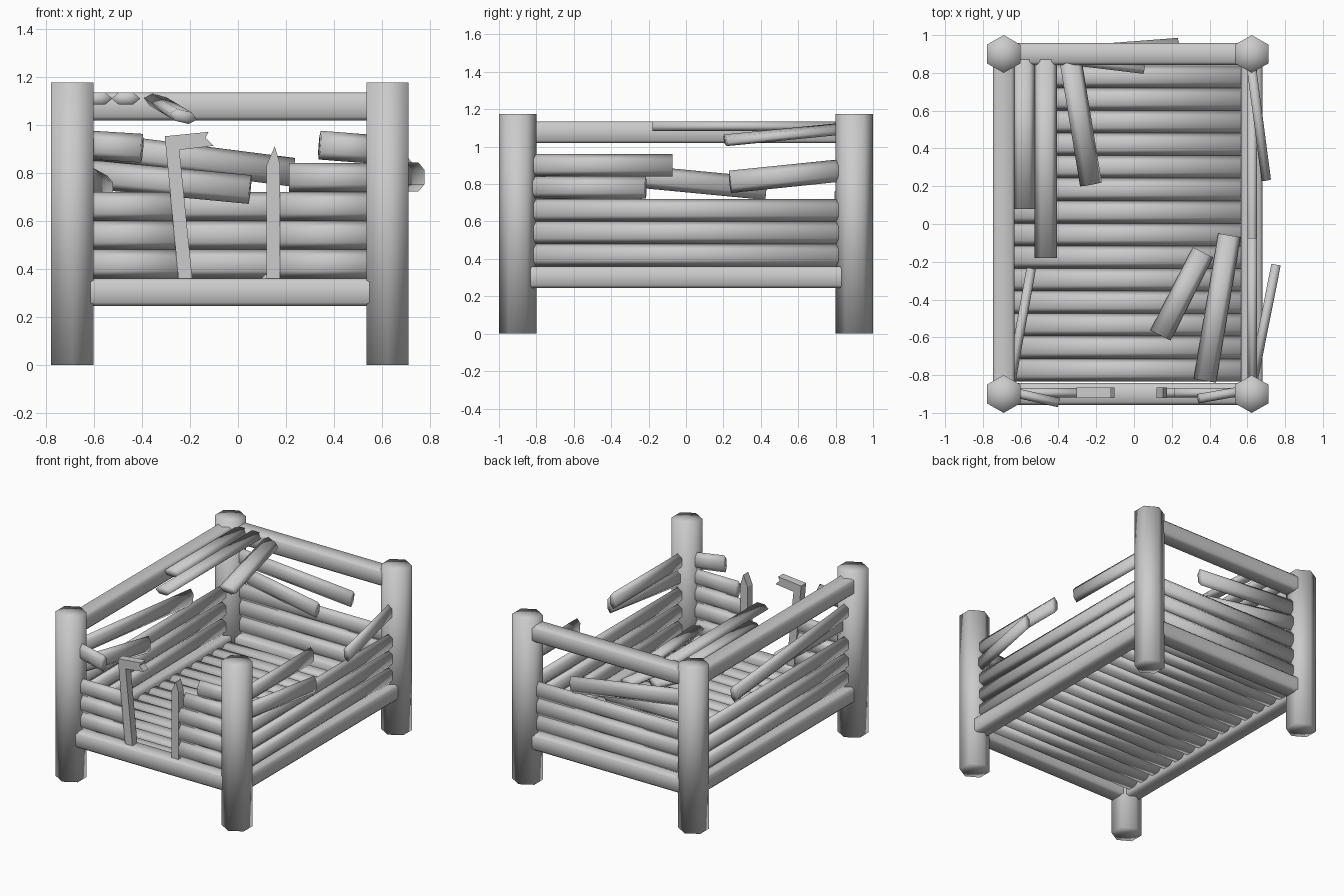
import bpy, bmesh, math
from mathutils import Vector, Matrix

if "Cube" in bpy.data.objects:
    bpy.data.objects.remove(bpy.data.objects["Cube"])

XL, XR, YF, YB = -0.69, 0.623, -0.9, 0.9      # post centres
UP, SIDE = (0, 0, 1), (1, 0, 0)


def finish(name, bm):
    bmesh.ops.recalc_face_normals(bm, faces=bm.faces)
    me = bpy.data.meshes.new(name)
    bm.to_mesh(me)
    bm.free()
    ob = bpy.data.objects.new(name, me)
    bpy.context.collection.objects.link(ob)
    return ob


def log(name, p, q, wide=UP, half_w=0.06, half_t=0.025):
    """Six-sided log from p to q; its corner-to-corner width lies along 'wide'."""
    p, q = Vector(p), Vector(q)
    d = (q - p).normalized()
    w = Vector(wide)
    w = (w - d * w.dot(d)).normalized()
    t = w.cross(d)
    basis = Matrix((t * half_t / math.sin(math.pi / 3), w * half_w, d * (q - p).length))
    m = Matrix.Translation((p + q) / 2) @ basis.transposed().to_4x4()
    bm = bmesh.new()
    bmesh.ops.create_cone(bm, cap_ends=True, cap_tris=True, segments=6,
                          radius1=1, radius2=1, depth=1, matrix=m)
    for f in bm.faces:
        f.smooth = True
    return finish(name, bm)


def rail(name, p, q):
    """Square beam with chamfered long edges."""
    p, q = Vector(p), Vector(q)
    size = [abs(a) if abs(a) > 0.1 else 0.115 for a in q - p]
    bm = bmesh.new()
    bmesh.ops.create_cube(bm, size=1, matrix=Matrix.Translation((p + q) / 2)
                          @ Matrix.Diagonal((*size, 1)))
    d = (q - p).normalized()
    edges = [e for e in bm.edges
             if abs((e.verts[0].co - e.verts[1].co).normalized().dot(d)) > 0.9]
    bmesh.ops.bevel(bm, geom=edges, offset=0.015, segments=1, affect='EDGES')
    bm.normal_update()
    for f in bm.faces:
        f.smooth = abs(f.normal.dot(d)) < 0.5
    return finish(name, bm)


def board(name, outline, y0, y1):
    """Flat board from an x-z outline."""
    bm = bmesh.new()
    front = [bm.verts.new((x, y0, z)) for x, z in outline]
    back = [bm.verts.new((x, y1, z)) for x, z in outline]
    bm.faces.new(front)
    bm.faces.new(back[::-1])
    for i in range(len(front)):
        bm.faces.new((front[i - 1], front[i], back[i], back[i - 1]))
    return finish(name, bm)


# corner posts
for x in (XL, XR):
    for y in (YF, YB):
        log("corner_post", (x, y, 0), (x, y, 1.175), (0, 1, 0), 0.1, 0.088)

# lower frame on all sides, upper frame left and back only
for x in (XL, XR):
    rail("lower_side_rail", (x, YF, 0.302), (x, YB, 0.302))
for y in (YF, YB):
    rail("lower_end_rail", (XL, y, 0.302), (XR, y, 0.302))
rail("upper_left_rail", (XL, YF, 1.076), (XL, YB, 1.076))
rail("upper_back_rail", (XL, YB, 1.076), (XR, YB, 1.076))

# floor slats
for i in range(14):
    y = 0.78 - i * 0.1195
    log("floor_slat", (XL + 0.02, y, 0.302), (XR - 0.02, y, 0.302), (0, 1, 0))

# intact wall logs; the front wall leaves a doorway
for z in (0.42, 0.54, 0.66):
    for x in (XL, XR + 0.004):
        log("side_wall_log", (x, YF, z), (x, YB, z))
    log("back_wall_log", (XL, YB, z), (XR, YB, z))
    log("front_left_log", (XL, -0.893, z), (-0.215 - (z - 0.36) * 0.09, -0.893, z))
    log("front_right_log", (0.145, -0.893, z), (XR, -0.893, z))

# broken wall logs
broken = {
    "broken_front_left": ((XL, -0.88, 0.92), (-0.40, -0.945, 0.902)),
    "broken_front_right_low": ((XR, -0.893, 0.78), (0.213, -0.893, 0.78)),
    "broken_front_right_high": ((XR, -0.875, 0.893), (0.34, -0.925, 0.915)),
    "broken_right_high": ((0.627, -0.88, 0.9), (0.627, -0.073, 0.9)),
    "broken_right_low": ((0.62, -0.88, 0.782), (0.752, -0.215, 0.782)),
    "broken_right_back": ((0.615, 0.88, 0.878), (0.7, 0.235, 0.812)),
    "broken_left_high": ((XL, -0.88, 0.90), (XL + 0.01, 0.43, 0.775)),
    "broken_left_low": ((-0.66, -0.88, 0.79), (-0.545, -0.24, 0.728)),
    "broken_back_high": ((XL, 0.89, 0.92), (0.23, 0.96, 0.802)),
    "broken_back_low": ((XL, 0.91, 0.80), (0.05, 0.82, 0.73)),
}
for name, (p, q) in broken.items():
    log(name, p, q)

# remaining roof logs
log("roof_log", (-0.583, YB - 0.03, 1.109), (-0.583, 0.08, 1.109), SIDE)
log("roof_log", (-0.467, YB - 0.03, 1.109), (-0.467, -0.18, 1.109), SIDE)
log("sagging_roof_log", (-0.338, 0.88, 1.1), (-0.228, 0.21, 1.034), (1, 0, -0.25))

# fallen logs on the floor
log("fallen_log", (0.365, -0.15, 0.351), (0.14, -0.59, 0.351), SIDE)
log("fallen_log", (0.505, -0.06, 0.351), (0.375, -0.83, 0.351), SIDE)

# doorway boards
board("broken_door_frame", [(-0.248, 0.355), (-0.19, 0.355), (-0.244, 0.895), (-0.102, 0.912),
                            (-0.135, 0.945), (-0.123, 0.97), (-0.305, 0.952)], -0.921, -0.865)
board("door_picket", [(0.118, 0.355), (0.174, 0.355), (0.174, 0.84), (0.153, 0.91),
                      (0.118, 0.83)], -0.921, -0.865)
